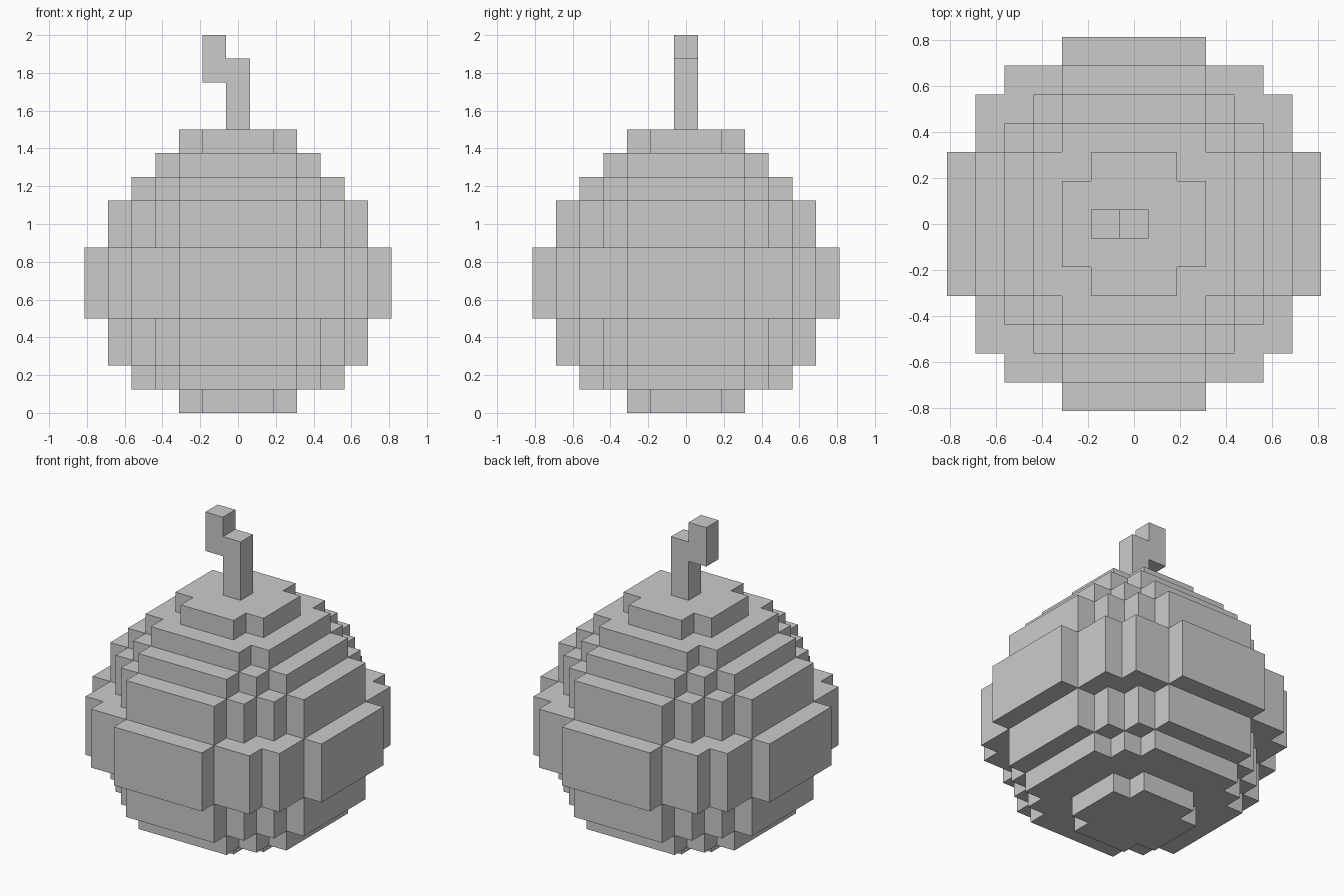
import bpy, bmesh, math
from mathutils import Vector

if "Cube" in bpy.data.objects:
    bpy.data.objects.remove(bpy.data.objects["Cube"])

S = 0.125  # block size

# Stepped outlines: each box (a, b) covers |x| <= a, |y| <= b in blocks
RINGS = {
    2: [(2, 1), (1, 2)],
    3: [(3, 2), (2, 3)],
    4: [(4, 2), (3, 3), (2, 4)],
    5: [(5, 2), (4, 3), (3, 4), (2, 5)],
    6: [(6, 2), (5, 4), (4, 5), (2, 6)],
}
LAYERS = [2, 4, 5, 5, 6, 6, 6, 5, 5, 4, 3, 2]  # ring per level, bottom up

body = {(x, y, z) for z, r in enumerate(LAYERS) for a, b in RINGS[r]
        for x in range(-a, a + 1) for y in range(-b, b + 1)}
stem = {(0, 0, 12), (0, 0, 13), (0, 0, 14), (-1, 0, 14), (-1, 0, 15)}


def build(name, cells, solid):
    """Skin a set of blocks, leaving out faces that touch other solid blocks."""
    bm = bmesh.new()
    for c in cells:
        centre = Vector((c[0], c[1], c[2] + 0.5))
        for axis in range(3):
            for sign in (-1, 1):
                n = Vector((0, 0, 0))
                n[axis] = sign
                if tuple(int(c[i] + n[i]) for i in range(3)) in solid:
                    continue
                u = Vector((0, 0, 0))
                u[(axis + 1) % 3] = 0.5
                v = n.cross(u)
                mid = centre + n * 0.5
                bm.faces.new([bm.verts.new((mid + p) * S)
                              for p in (-u - v, u - v, u + v, v - u)])
    bmesh.ops.remove_doubles(bm, verts=bm.verts, dist=1e-4)
    # merge coplanar squares into clean flat faces
    bmesh.ops.dissolve_limit(bm, angle_limit=math.radians(1),
                             verts=bm.verts, edges=bm.edges)
    mesh = bpy.data.meshes.new(name)
    bm.to_mesh(mesh)
    bm.free()
    obj = bpy.data.objects.new(name, mesh)
    bpy.context.collection.objects.link(obj)
    return obj


# Round stepped body and hooked stem
build("body", body, body | stem)
build("stem", stem, body | stem)
